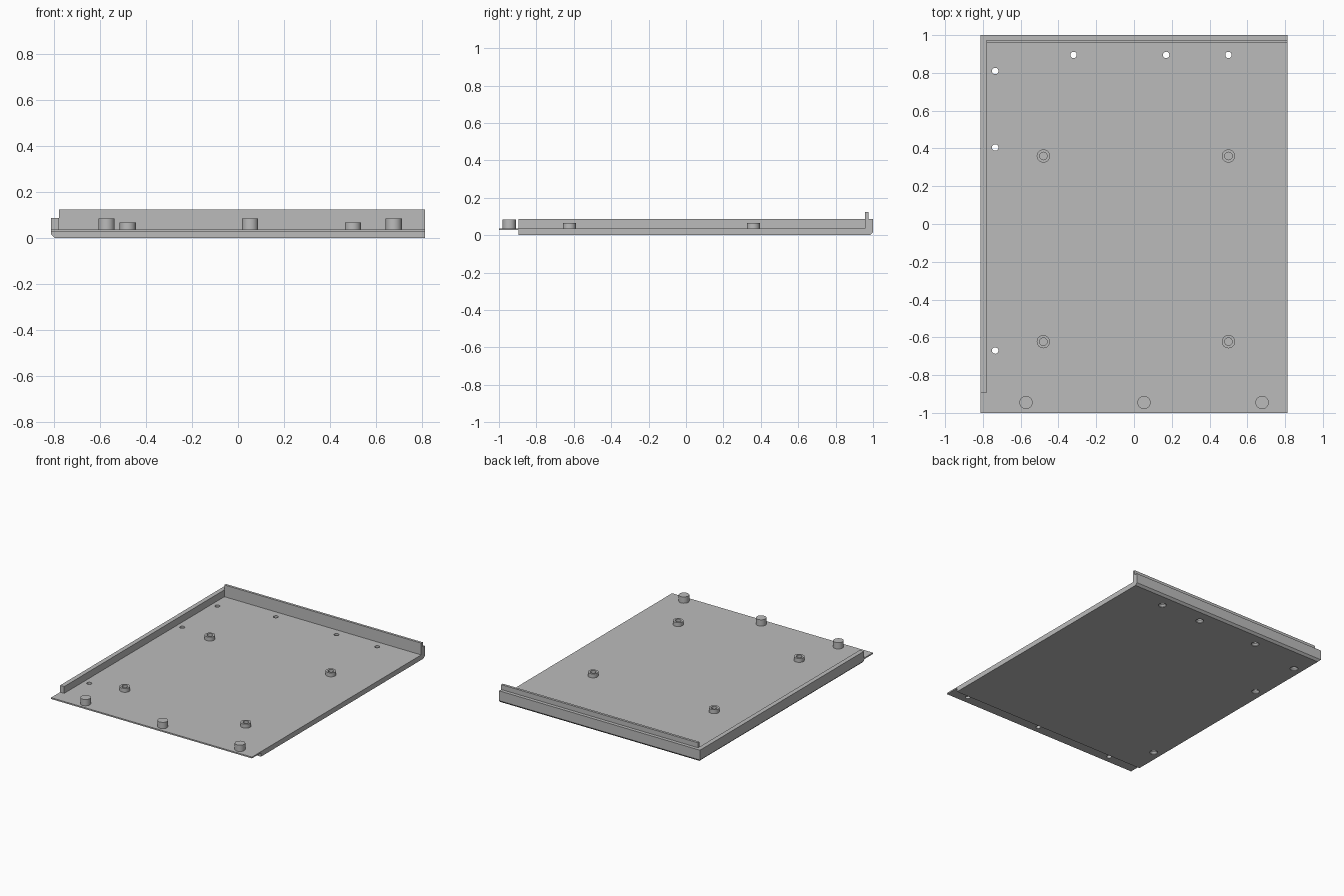
import bpy
import bmesh
import math

cube = bpy.data.objects.get("Cube")
if cube:
    bpy.data.objects.remove(cube, do_unlink=True)

grey = bpy.data.materials.new("light grey")
grey.use_nodes = True
COLOUR = (0.5, 0.5, 0.5, 1)
grey.diffuse_color = COLOUR
grey.node_tree.nodes["Principled BSDF"].inputs["Base Color"].default_value = COLOUR

# Main dimensions
LEFT, RIGHT, BACK, FRONT = -0.813, 0.813, 1.0, -1.0
STEP = -0.895            # where the thin front tongue begins
FLOOR, UNDER, WALL = 0.037, 0.027, 0.087
INNER_X, INNER_Y = -0.78, 0.957


def finish(name, bm):
    bmesh.ops.recalc_face_normals(bm, faces=bm.faces)
    mesh = bpy.data.meshes.new(name)
    bm.to_mesh(mesh)
    bm.free()
    mesh.materials.append(grey)
    obj = bpy.data.objects.new(name, mesh)
    bpy.context.collection.objects.link(obj)
    return obj


def box(name, lo, hi):
    bm = bmesh.new()
    bmesh.ops.create_cube(bm, size=1)
    for v in bm.verts:
        v.co = [(a + b) / 2 + c * (b - a) for a, b, c in zip(lo, hi, v.co)]
    return finish(name, bm)


def lathe(name, x, y, profile, sides=32):
    """Spin a closed (radius, height) outline about a vertical axis."""
    bm = bmesh.new()
    verts = [bm.verts.new((x + r, y, z)) for r, z in profile]
    edges = [bm.edges.new(pair) for pair in zip(verts, verts[1:])]
    bmesh.ops.spin(bm, geom=verts + edges, cent=(x, y, 0), axis=(0, 0, 1),
                   angle=math.tau, steps=sides, use_duplicate=False)
    bmesh.ops.remove_doubles(bm, verts=bm.verts, dist=1e-5)
    return finish(name, bm)


def smooth(obj):
    bpy.ops.object.select_all(action='DESELECT')
    obj.select_set(True)
    bpy.context.view_layer.objects.active = obj
    bpy.ops.object.shade_smooth_by_angle(angle=math.radians(30))


def cut(target, cutter):
    mod = target.modifiers.new(cutter.name, 'BOOLEAN')
    mod.operation = 'DIFFERENCE'
    mod.solver = 'EXACT'
    mod.object = cutter
    bpy.context.view_layer.objects.active = target
    bpy.ops.object.modifier_apply(modifier=mod.name)
    bpy.data.objects.remove(cutter, do_unlink=True)


# Tray: solid block with bottom left and bottom back edges chamfered
tray = box("tray", (LEFT, FRONT, 0), (RIGHT, BACK, WALL))
bm = bmesh.new()
bm.from_mesh(tray.data)
edges = [e for e in bm.edges if all(v.co.z < 0.01 for v in e.verts)
         and (all(v.co.x < 0 for v in e.verts) or all(v.co.y > 0 for v in e.verts))]
bmesh.ops.bevel(bm, geom=edges, offset=0.015, segments=1, affect='EDGES')
bm.to_mesh(tray.data)
bm.free()

# Hollow the tray, leaving left and back walls and the front tongue
cut(tray, box("inside_cutter", (INNER_X, -2, FLOOR), (2, INNER_Y, 1)))
cut(tray, box("front_cutter", (-2, -2, FLOOR), (2, STEP, 1)))
cut(tray, box("under_cutter", (-2, -2, -1), (2, STEP, UNDER)))

# Screw holes, countersunk from below
holes = [(-0.735, 0.81), (-0.735, 0.405), (-0.735, -0.67),
         (-0.32, 0.895), (0.17, 0.895), (0.5, 0.895)]
for x, y in holes:
    cut(tray, lathe("hole_cutter", x, y, [(0, -0.01), (0.027, -0.01), (0.027, 0.004),
                                          (0.017, 0.016), (0.017, 0.1), (0, 0.1)]))

# Front pegs, hollow from below
peg_y, bore = -0.945, 0.016
for side, x in (("right", -0.572), ("middle", 0.053), ("left", 0.678)):
    cut(tray, lathe("bore_cutter", x, peg_y, [(0, 0), (bore, 0), (bore, 0.1), (0, 0.1)]))
    smooth(lathe(side + "_peg", x, peg_y, [(0, 0.07), (bore, 0.07), (bore, FLOOR),
                                           (0.035, FLOOR), (0.035, 0.083), (0, 0.083)]))
smooth(tray)

# Standoff rings on the floor
for x in (-0.48, 0.5):
    for y in (0.36, -0.623):
        name = ("back" if y > 0 else "front") + ("_left" if x > 0 else "_right")
        smooth(lathe(name + "_standoff", x, y,
                     [(0.02, FLOOR), (0.02, 0.066), (0.035, 0.066), (0.035, FLOOR)]))

# Raised lip along the inner side of the back wall
box("back_lip", (INNER_X, INNER_Y, WALL), (RIGHT, 0.975, 0.123))
